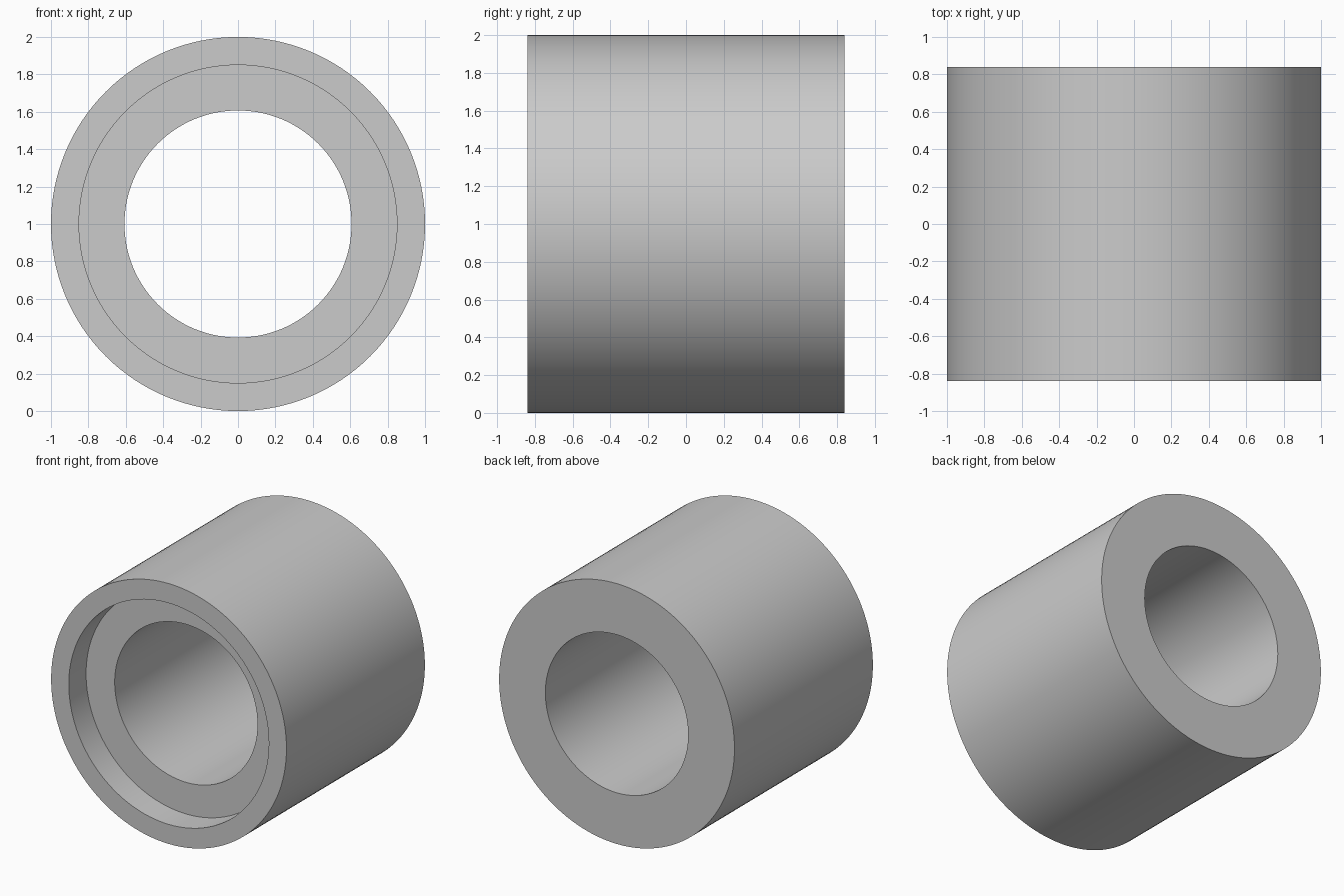
import bpy
import bmesh
import math
from mathutils import Matrix, Vector

cube = bpy.data.objects.get("Cube")
if cube:
    bpy.data.objects.remove(cube, do_unlink=True)

SEGMENTS = 128
HALF_LENGTH = 0.84
OUTER_RADIUS, RECESS_RADIUS, BORE_RADIUS = 1.0, 0.85, 0.607
RECESS_DEPTH = 0.21

# Plain grey material
grey = bpy.data.materials.new("light_grey")
grey.use_nodes = True
colour = (0.6, 0.6, 0.6, 1)
grey.diffuse_color = colour
grey.node_tree.nodes["Principled BSDF"].inputs["Base Color"].default_value = colour

# Closed wall section as (radius, y), with the stepped recess at the front
front, floor = -HALF_LENGTH, -HALF_LENGTH + RECESS_DEPTH
section = [
    (OUTER_RADIUS, front),
    (OUTER_RADIUS, HALF_LENGTH),
    (BORE_RADIUS, HALF_LENGTH),
    (BORE_RADIUS, floor),
    (RECESS_RADIUS, floor),
    (RECESS_RADIUS, front),
]

# Revolve the section around the horizontal axis
bm = bmesh.new()
verts = [bm.verts.new((r, y, 0)) for r, y in section]
edges = [bm.edges.new((verts[i - 1], verts[i])) for i in range(len(verts))]
bmesh.ops.spin(bm, geom=verts + edges, cent=(0, 0, 0), axis=(0, 1, 0),
               angle=math.tau, steps=SEGMENTS, use_merge=True)
bmesh.ops.remove_doubles(bm, verts=bm.verts, dist=0.0001)
bmesh.ops.recalc_face_normals(bm, faces=bm.faces)
bmesh.ops.transform(bm, matrix=Matrix.Translation(Vector((0, 0, OUTER_RADIUS))),
                    verts=bm.verts)

mesh = bpy.data.meshes.new("bushing")
bm.to_mesh(mesh)
bm.free()
mesh.materials.append(grey)

bushing = bpy.data.objects.new("bushing", mesh)
bpy.context.collection.objects.link(bushing)

# Smooth walls with crisp rims
bpy.ops.object.select_all(action="DESELECT")
bushing.select_set(True)
bpy.context.view_layer.objects.active = bushing
bpy.ops.object.shade_smooth_by_angle(angle=math.radians(30))
